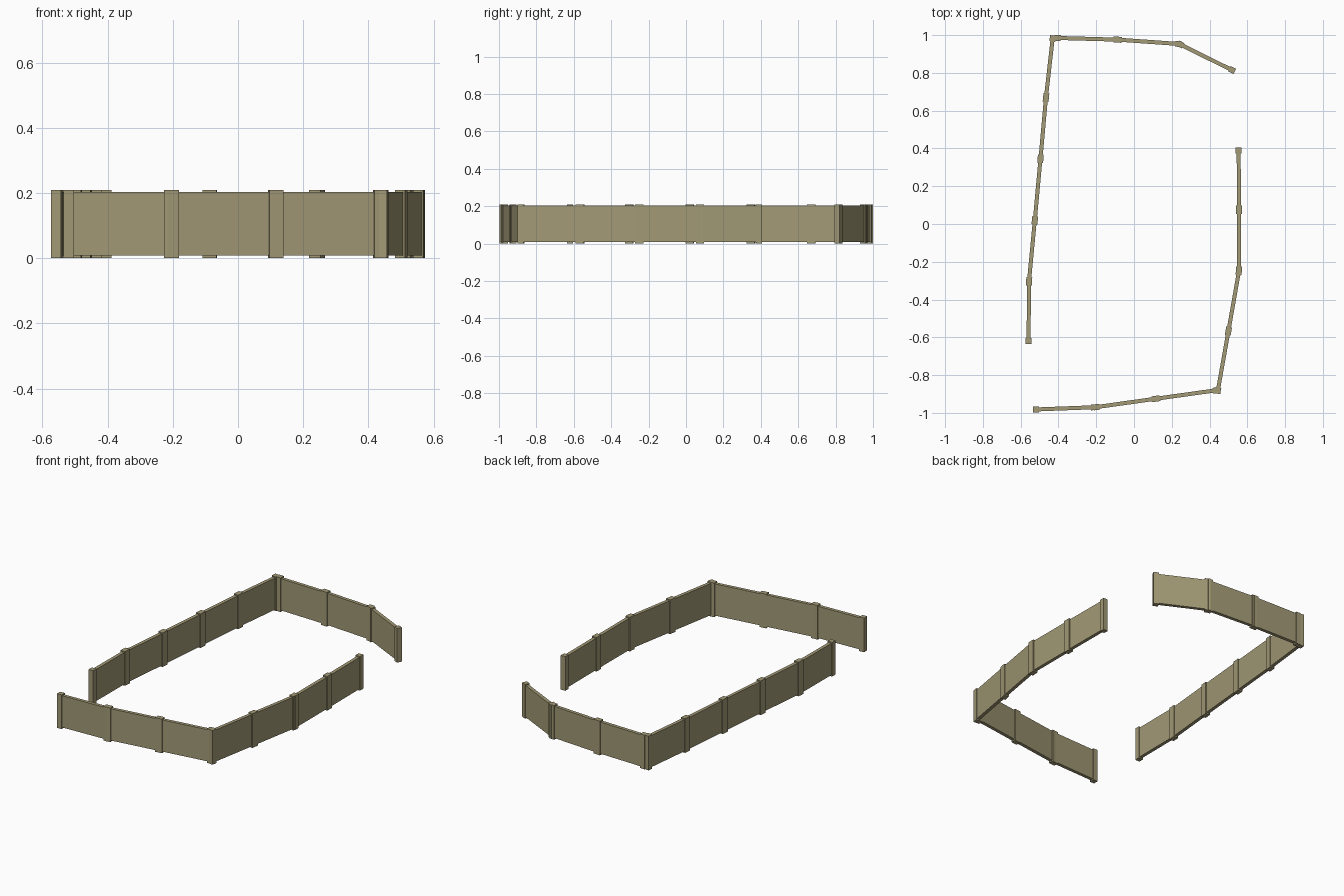
import bpy
from math import atan2
from mathutils import Vector, Matrix

if "Cube" in bpy.data.objects:
    bpy.data.objects.remove(bpy.data.objects["Cube"])

mat = bpy.data.materials.new("tan_stone")
mat.diffuse_color = (0.36, 0.32, 0.18, 1)
mat.use_nodes = True
mat.node_tree.nodes["Principled BSDF"].inputs["Base Color"].default_value = mat.diffuse_color

POST_LEN, POST_THICK, POST_H = 0.032, 0.031, 0.21
WALL_THICK, WALL_Z0, WALL_Z1 = 0.021, 0.008, 0.203
OVERHANG = 0.010  # each post reaches slightly past its joint


def box(name, centre, size, angle):
    bpy.ops.mesh.primitive_cube_add(size=1)
    ob = bpy.context.object
    ob.name = name
    ob.data.transform(Matrix.Diagonal((*size, 1)))
    ob.location = centre
    ob.rotation_euler.z = angle
    ob.data.materials.append(mat)


def panel(name, a, b):
    """One fence section: a thin wall with a post at each end."""
    a, b = Vector(a), Vector(b)
    d = (b - a).normalized()
    angle = atan2(d.y, d.x)
    mid = (a + b) / 2
    box(name + "_wall", (mid.x, mid.y, (WALL_Z0 + WALL_Z1) / 2),
        ((b - a).length, WALL_THICK, WALL_Z1 - WALL_Z0), angle)
    inset = POST_LEN / 2 - OVERHANG
    for tag, p in (("start", a + d * inset), ("end", b - d * inset)):
        box(f"{name}_{tag}_post", (p.x, p.y, POST_H / 2),
            (POST_LEN, POST_THICK, POST_H), angle)


# Joint positions along each run of sections
runs = {
    "left": [(-0.558, -0.625), (-0.556, -0.304), (-0.525, 0.02),
             (-0.495, 0.346), (-0.466, 0.67), (-0.430, 0.988)],
    "back": [(-0.41, 0.985), (-0.087, 0.976), (0.24, 0.953), (0.525, 0.812)],
    "right": [(0.443, -0.888), (0.50, -0.567), (0.556, -0.248),
              (0.556, 0.075), (0.554, 0.395)],
    "front": [(-0.525, -0.982), (-0.205, -0.970), (0.116, -0.925), (0.438, -0.880)],
}
for name, pts in runs.items():
    for i, (a, b) in enumerate(zip(pts, pts[1:]), 1):
        panel(f"{name}_section_{i}", a, b)
